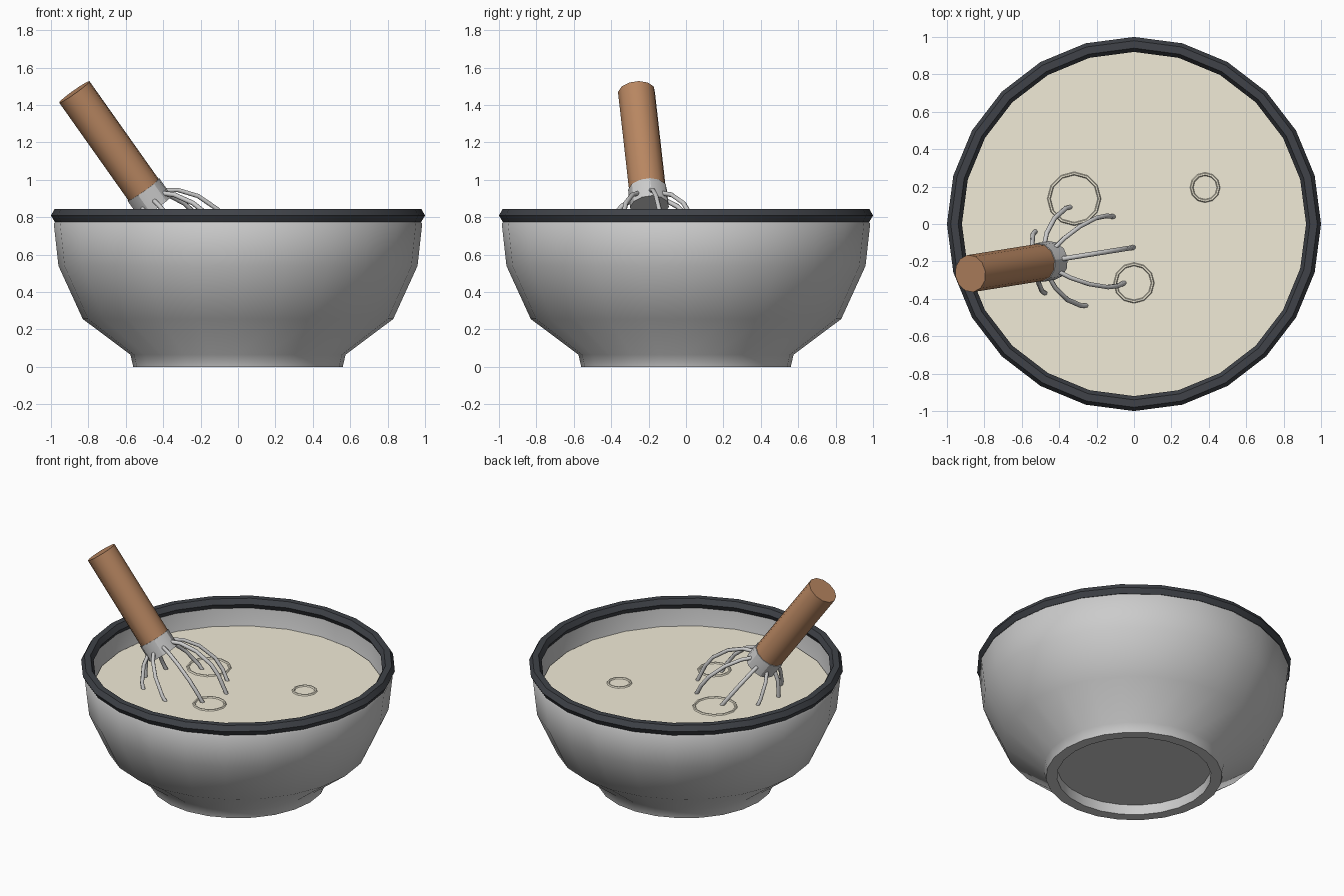
import bpy, bmesh
from math import sin, cos, pi, radians
from mathutils import Vector, Matrix

if "Cube" in bpy.data.objects:
    bpy.data.objects.remove(bpy.data.objects["Cube"])


def material(name, color):
    m = bpy.data.materials.new(name)
    m.diffuse_color = (*color, 1)
    m.use_nodes = True
    m.node_tree.nodes["Principled BSDF"].inputs["Base Color"].default_value = m.diffuse_color
    return m


rim_dark = material("dark_rim", (0.05, 0.055, 0.065))
cream = material("cream", (0.88, 0.83, 0.68))
wood = material("wood", (0.48, 0.24, 0.12))


def lathe(name, profile, sides, mat=None, closed=False, matrix=Matrix(), angle=30):
    """Spin (radius, height) points around the local z axis."""
    bm = bmesh.new()
    rings = []
    for r, z in profile:
        if r == 0:
            rings.append([bm.verts.new((0, 0, z))] * sides)
        else:
            rings.append([bm.verts.new((r * cos(2 * pi * i / sides), r * sin(2 * pi * i / sides), z))
                          for i in range(sides)])
    pairs = list(zip(rings, rings[1:]))
    if closed:
        pairs.append((rings[-1], rings[0]))
    for a, b in pairs:
        for i in range(sides):
            j = (i + 1) % sides
            bm.faces.new(list(dict.fromkeys((a[i], a[j], b[j], b[i]))))
    bmesh.ops.recalc_face_normals(bm, faces=bm.faces)
    me = bpy.data.meshes.new(name)
    bm.to_mesh(me)
    bm.free()
    ob = bpy.data.objects.new(name, me)
    bpy.context.collection.objects.link(ob)
    ob.matrix_world = matrix
    if mat:
        me.materials.append(mat)
    bpy.ops.object.select_all(action='DESELECT')
    ob.select_set(True)
    bpy.context.view_layer.objects.active = ob
    bpy.ops.object.shade_smooth_by_angle(angle=radians(angle))
    return ob


def ring(name, major, minor, center, sides, mat):
    section = [(major + minor * cos(k * pi / 3), minor * sin(k * pi / 3)) for k in range(6)]
    return lathe(name, section, sides, mat, True, Matrix.Translation(center))


# Bowl: recessed foot, outer wall, lip, inner wall
lathe("bowl", [(0, .07), (.49, .07), (.49, 0), (.56, 0), (.575, .065), (.83, .256), (.96, .54),
               (.985, .765), (.97, .785), (.94, .785), (.915, .54), (.79, .29), (.5, .11), (0, .11)],
      24, angle=45)
ring("rim", .96, .04, (0, 0, .81), 24, rim_dark)

# Batter and surface bubbles
lathe("batter", [(0, .6), (.915, .6), (.92, .66), (0, .66)], 24, cream)
for i, (x, y, r) in enumerate([(-.32, .135, .135), (.38, .195, .072), (0, -.315, .1)]):
    ring(f"bubble_{i + 1}", r, .009, (x, y, .66), 12, cream)

# Whisk frame: local z runs down the handle, local x points toward +x
top, base = Vector((-.875, -.265, 1.47)), Vector((-.5, -.205, .94))
axis = (base - top).normalized()
side = axis.cross(Vector((0, 0, 1))).normalized()
up = side.cross(axis)
frame = Matrix((up, axis.cross(up), axis)).transposed().to_4x4()
frame.translation = base
length = (base - top).length

lathe("whisk_handle", [(0, -length), (.1, -length), (.1, 0), (0, 0)], 12, wood, matrix=frame)
lathe("whisk_ferrule", [(0, -.01), (.105, -.01), (.105, .105), (0, .105)], 12, matrix=frame)

# Whisk wires: four balloon loops, dipping into the batter
half = [(.09, .06), (.15, .1), (.22, .19), (.265, .31), (.268, .4), (.247, .52), (.17, .65)]
for k in range(4):
    a = k * pi / 4
    pts = half + [(0, .71)] + [(-r, s) for r, s in reversed(half)]
    cu = bpy.data.curves.new(f"whisk_wire_{k + 1}", 'CURVE')
    cu.dimensions = '3D'
    cu.bevel_depth = .013
    cu.bevel_resolution = 1
    sp = cu.splines.new('POLY')
    sp.points.add(len(pts) - 1)
    for p, (r, s) in zip(sp.points, pts):
        p.co = (r * cos(a), r * sin(a), s, 1)
    ob = bpy.data.objects.new(cu.name, cu)
    bpy.context.collection.objects.link(ob)
    ob.matrix_world = frame
